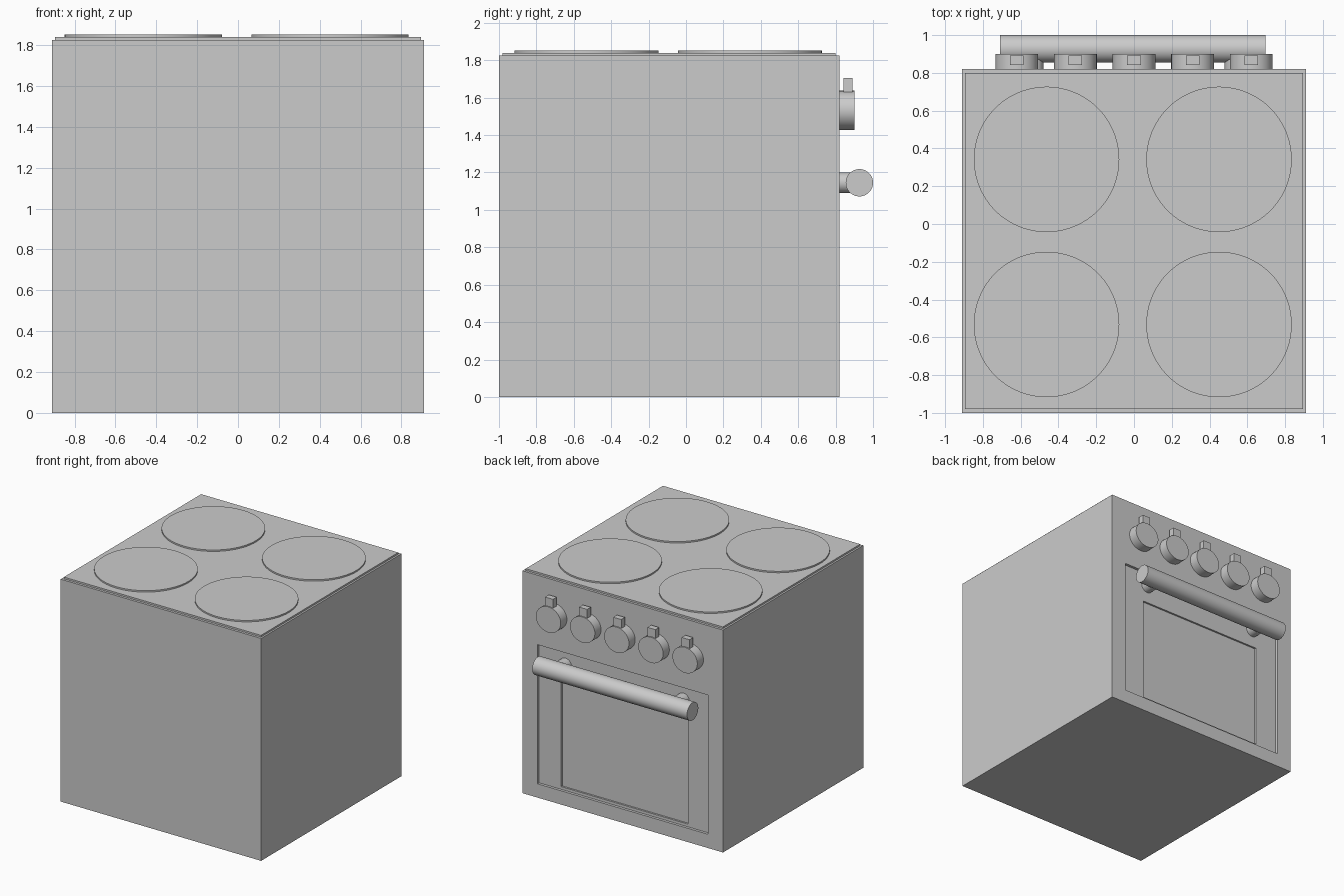
import bpy, math

if "Cube" in bpy.data.objects:
    bpy.data.objects.remove(bpy.data.objects["Cube"])


def box(name, x, y, z):
    """Box from (min, max) ranges."""
    bpy.ops.mesh.primitive_cube_add(size=1, location=[sum(r) / 2 for r in (x, y, z)])
    o = bpy.context.object
    o.name = name
    o.scale = [r[1] - r[0] for r in (x, y, z)]
    bpy.ops.object.transform_apply(location=False, rotation=False, scale=True)
    return o


def rod(name, centre, radius, length, axis='Z', stretch_x=1, sides=64):
    """Smooth cylinder along an axis, with flat caps."""
    rot = {'X': (0, math.pi / 2, 0), 'Y': (math.pi / 2, 0, 0), 'Z': (0, 0, 0)}[axis]
    bpy.ops.mesh.primitive_cylinder_add(vertices=sides, radius=radius, depth=length,
                                        location=centre, rotation=rot)
    o = bpy.context.object
    o.name = name
    o.scale.x = stretch_x
    bpy.ops.object.transform_apply(location=False, rotation=True, scale=True)
    bpy.ops.object.shade_smooth_by_angle(angle=math.radians(35))
    return o


def carve(target, cutter):
    """Subtract a cutter and remove it."""
    m = target.modifiers.new("recess", 'BOOLEAN')
    m.operation = 'DIFFERENCE'
    m.solver = 'EXACT'
    m.object = cutter
    bpy.context.view_layer.objects.active = target
    bpy.ops.object.modifier_apply(modifier=m.name)
    bpy.data.objects.remove(cutter)


FACE = 0.82  # y of the control face

# Body with recessed oven door and deeper window
body = box("oven_body", (-0.91, 0.91), (-1, FACE), (0, 1.825))
carve(body, box("door_cutter", (-0.775, 0.775), (FACE - 0.022, 0.95), (0.113, 1.255)))
carve(body, box("window_cutter", (-0.575, 0.575), (FACE - 0.037, 0.95), (0.135, 1.0)))

# Hob plate and burners
box("hob_plate", (-0.895, 0.895), (-0.98, 0.80), (1.815, 1.839))
for x in (-0.463, 0.45):
    for y in (-0.532, 0.342):
        rod("burner", (x, y, 1.84), 0.385, 0.022, sides=96)

# Control knobs with pointers
for i in range(-2, 3):
    x = 0.31 * i
    rod("knob", (x, FACE + 0.035, 1.532), 0.105, 0.09, 'Y', stretch_x=1.075)
    box("knob_pointer", (x - 0.036, x + 0.036), (0.843, 0.891), (1.6, 1.705))

# Door handle on two stems
rod("handle_bar", (-0.007, 0.927, 1.145), 0.073, 1.405, 'X')
for x in (-0.535, 0.535):
    rod("handle_stem", (x, 0.86, 1.145), 0.055, 0.13, 'Y')
